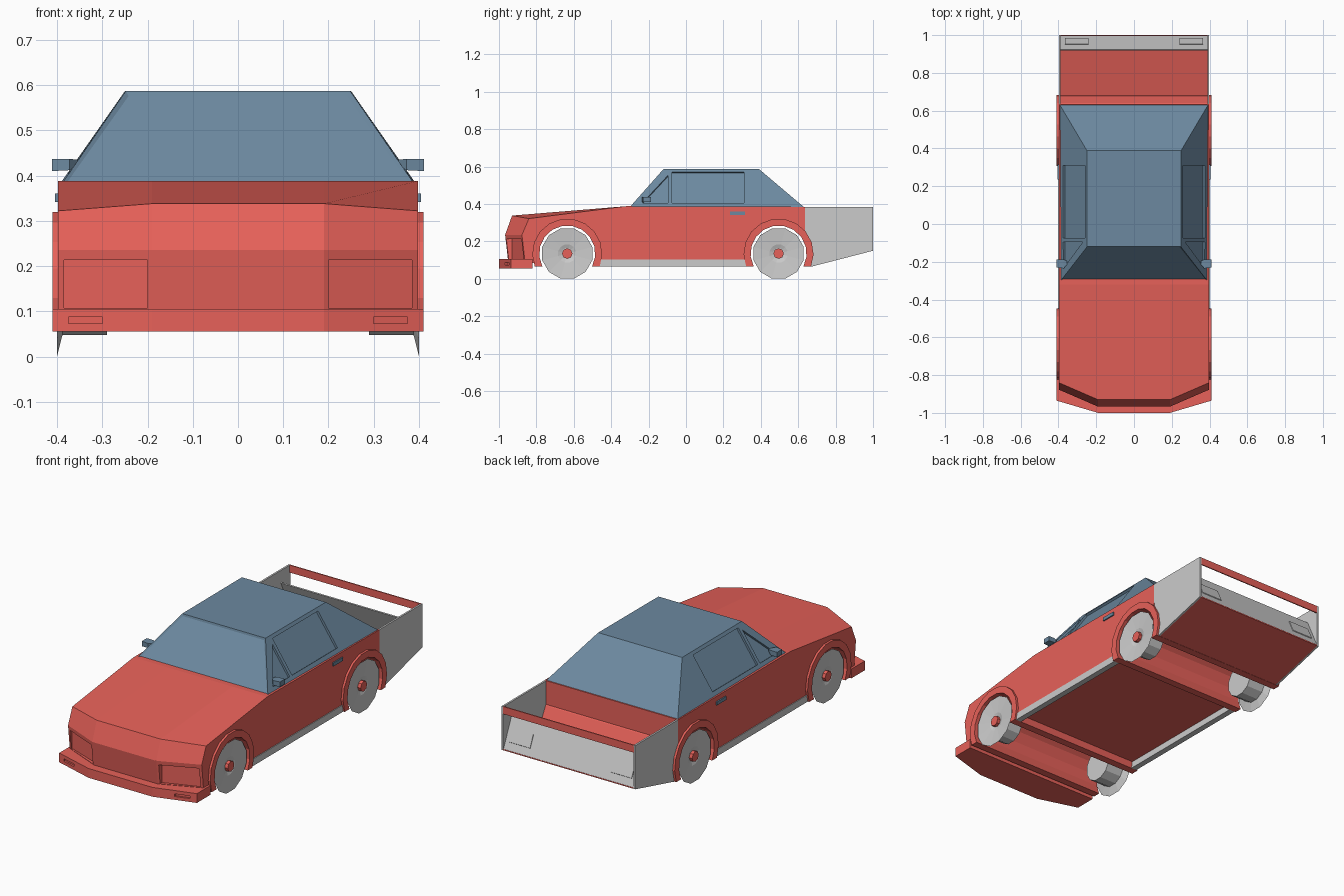
import bpy, bmesh
from math import sin, cos, radians, pi
from mathutils import Vector

if "Cube" in bpy.data.objects:
    bpy.data.objects.remove(bpy.data.objects["Cube"])


def material(name, color):
    m = bpy.data.materials.new(name)
    m.diffuse_color = (*color, 1)
    m.use_nodes = True
    m.node_tree.nodes["Principled BSDF"].inputs["Base Color"].default_value = m.diffuse_color
    return m


RED = material("red", (0.80, 0.12, 0.10))
BLUE = material("blue", (0.15, 0.25, 0.35))


def finish(name, bm, mat=None):
    bmesh.ops.recalc_face_normals(bm, faces=bm.faces)
    me = bpy.data.meshes.new(name)
    bm.to_mesh(me)
    bm.free()
    ob = bpy.data.objects.new(name, me)
    bpy.context.collection.objects.link(ob)
    if mat:
        me.materials.append(mat)
    return ob


def loft(name, loops, mat=None):
    """Join equal-length closed loops of 3D points and cap both ends."""
    bm = bmesh.new()
    rows = [[bm.verts.new(p) for p in lp] for lp in loops]
    n = len(rows[0])
    for a, b in zip(rows, rows[1:]):
        for i in range(n):
            j = (i + 1) % n
            bm.faces.new((a[i], a[j], b[j], b[i]))
    bm.faces.new(rows[0])
    bm.faces.new(rows[-1][::-1])
    return finish(name, bm, mat)


def side_prism(name, profile, x0, x1, mat=None):
    return loft(name, [[(x, y, z) for y, z in profile] for x in (x0, x1)], mat)


def plan_prism(name, plan, z0, z1, mat=None):
    return loft(name, [[(x, y, z) for x, y in plan] for z in (z0, z1)], mat)


def box(name, x, y, z, mat=None):
    return side_prism(name, [(y[0], z[0]), (y[1], z[0]), (y[1], z[1]), (y[0], z[1])], *x, mat)


def arc(cy, r, a0, a1, n):
    return [(cy + r * cos(radians(a0 + (a1 - a0) * i / n)),
             AXLE_Z + r * sin(radians(a0 + (a1 - a0) * i / n))) for i in range(n + 1)]


def cut(target, cutter):
    cutter.hide_render = True
    cutter.hide_viewport = True
    mod = target.modifiers.new("cut", 'BOOLEAN')
    mod.operation = 'DIFFERENCE'
    mod.object = cutter


AXLE_Z = 0.135
FRONT, REAR = -0.635, 0.495

# Body: one side profile with wheel tunnels, swept back at the outer stations
nose = [(-0.95, 0.085), (-0.967, 0.235), (-0.93, 0.338)]
rest = ([(-0.32, 0.388), (0.635, 0.385), (0.635, 0.231)]
        + arc(REAR, 0.17, 35, 192, 9) + arc(FRONT, 0.17, -12, 196, 12) + [(-0.803, 0.085)])
stations = []
for x, back, drop in ((-0.398, 0.09, 0.016), (-0.19, 0, 0), (0.19, 0, 0), (0.398, 0.09, 0.016)):
    pts = [(y + back, z - (drop if i == 2 else 0)) for i, (y, z) in enumerate(nose)] + rest
    stations.append([(x, y, z) for y, z in pts])
body = loft("body", stations, RED)

# Front bumper
bumper = plan_prism("front_bumper", [(-0.19, -1), (0.19, -1), (0.41, -0.935), (0.41, -0.82),
                                     (-0.41, -0.82), (-0.41, -0.935)], 0.055, 0.105, RED)

# Cabin: tapered block with inset windscreen
bm = bmesh.new()
base = [(-0.388, -0.30), (0.388, -0.30), (0.392, 0.63), (-0.392, 0.63)]
roof = [(-0.248, -0.12), (0.248, -0.12), (0.25, 0.39), (-0.25, 0.39)]
lo = [bm.verts.new((x, y, 0.384)) for x, y in base]
hi = [bm.verts.new((x, y, 0.587)) for x, y in roof]
walls = [bm.faces.new((lo[i], lo[(i + 1) % 4], hi[(i + 1) % 4], hi[i])) for i in range(4)]
bm.faces.new(hi)
bm.faces.new(lo[::-1])
bmesh.ops.recalc_face_normals(bm, faces=bm.faces)
bmesh.ops.inset_region(bm, faces=[walls[0]], thickness=0.012, depth=-0.005)
cabin = finish("cabin", bm, BLUE)


def on_cabin_side(s, y, z, off):
    """Point on the sloping cabin side, pushed outwards by off."""
    x = 0.39 - 0.141 * (z - 0.384) / 0.203
    return Vector((s * (x + off * 0.82), y, z + off * 0.57))


windows = {"door_window": [(-0.075, 0.405), (0.31, 0.405), (0.31, 0.572), (-0.075, 0.572)],
           "quarter_window": [(-0.235, 0.405), (-0.095, 0.405), (-0.095, 0.555)]}

for s, side in ((-1, "left"), (1, "right")):
    # Recessed windows
    for wname, pts in windows.items():
        cut(cabin, loft(f"{side}_{wname}_cutter",
                        [[on_cabin_side(s, y, z, o) for y, z in pts] for o in (-0.012, 0.03)]))
    # Recessed headlight and fog lamp
    cut(body, plan_prism(f"{side}_headlight_cutter",
                         [(s * 0.2, -1.05), (s * 0.385, -1.05), (s * 0.385, -0.86), (s * 0.2, -0.93)],
                         0.107, 0.213))
    cut(bumper, plan_prism(f"{side}_fog_lamp_cutter",
                           [(s * 0.3, -1.05), (s * 0.375, -1.05), (s * 0.375, -0.935), (s * 0.3, -0.957)],
                           0.073, 0.087))
    # Door mirror on a tapered stalk
    loft(f"{side}_mirror", [[(s * x, y, z) for y, z in
                             ((y0, z0), (y1, z0), (y1, z1), (y0, z1))]
                            for x, y0, y1, z0, z1 in ((0.355, -0.215, -0.195, 0.425, 0.435),
                                                      (0.372, -0.235, -0.188, 0.412, 0.437),
                                                      (0.411, -0.23, -0.188, 0.41, 0.437))], BLUE)
    # Door handle and sill
    box(f"{side}_door_handle", (s * 0.39, s * 0.405), (0.235, 0.315), (0.342, 0.36), BLUE)
    box(f"{side}_sill", (s * 0.37, s * 0.402), (-0.465, 0.325), (0.065, 0.102))
    # Load bed side wall, following the rear arch
    side_prism(f"{side}_bed_wall", [(0.632, 0.385), (1, 0.385), (1, 0.15), (0.67, 0.065)]
               + arc(REAR, 0.18, -20, 38, 4), s * 0.388, s * 0.398)
    # Tail lamp on the slanted tailgate
    side_prism(f"{side}_tail_lamp", [(0.984, 0.195), (0.954, 0.262), (0.951, 0.259), (0.981, 0.192)],
               s * 0.24, s * 0.365)

# Load bed floor, slanted tailgate and top rail
side_prism("bed_floor", [(0.665, 0.065), (1, 0.15), (1, 0.156), (0.665, 0.071)], -0.392, 0.392, RED)
side_prism("tailgate", [(1, 0.15), (0.924, 0.32), (0.919, 0.317), (0.993, 0.15)], -0.39, 0.39)
box("bed_top_rail", (-0.392, 0.392), (0.994, 1.0), (0.345, 0.385), RED)


def wheel(name, s, cy):
    """Lathed wheel: inner drum, flared rim and shallow dished face."""
    prof = [(0.29, 0.09), (0.388, 0.09), (0.4, 0.134), (0.392, 0.05), (0.385, 0.03)]
    n = 12
    loft(name, [[(s * x, cy + r * sin(2 * pi * (i + 0.5) / n), AXLE_Z + r * cos(2 * pi * i / n + pi / n))
                 for i in range(n)] for x, r in
                [(x, r / cos(pi / n) if r > 0.1 else r) for x, r in prof]])


# Full-width arch liners, wheels and hubs
for end, cy in (("front", FRONT), ("rear", REAR)):
    side_prism(f"{end}_wheel_arch", arc(cy, 0.187, -22, 202, 11) + arc(cy, 0.15, 208, -28, 11),
               -0.41, 0.41, RED)
    for s, side in ((-1, "left"), (1, "right")):
        wheel(f"{end}_{side}_wheel", s, cy)
        side_prism(f"{end}_{side}_hub", arc(cy, 0.028, 0, 315, 7), s * 0.38, s * 0.403, RED)
